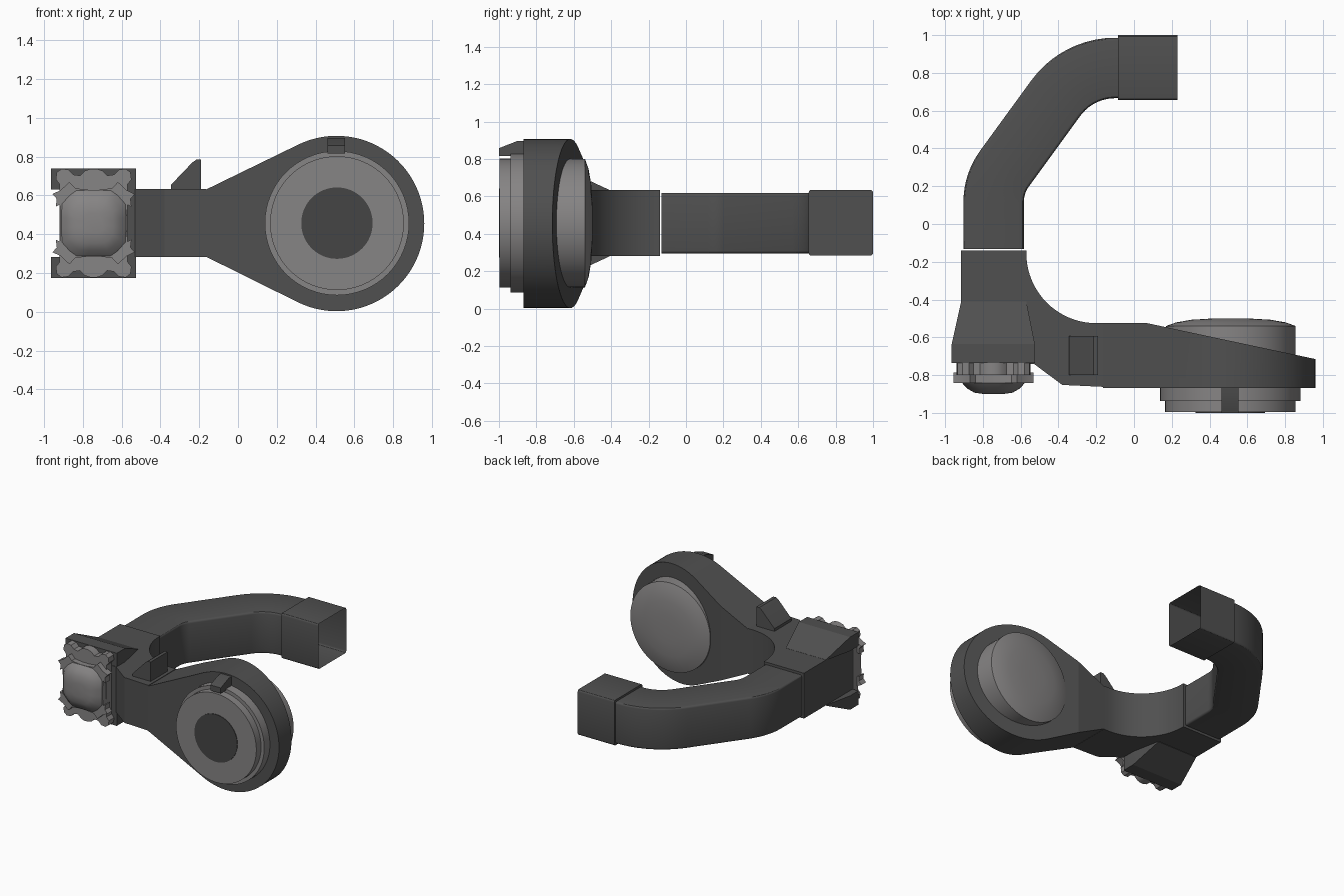
import bpy, bmesh, math
from mathutils import Vector

if "Cube" in bpy.data.objects:
    bpy.data.objects.remove(bpy.data.objects["Cube"])


def material(name, v):
    m = bpy.data.materials.new(name)
    m.diffuse_color = (*v, 1)
    m.use_nodes = True
    m.node_tree.nodes["Principled BSDF"].inputs["Base Color"].default_value = m.diffuse_color
    return m


BODY = material("dark grey", (0.08, 0.08, 0.08))
LIGHT = material("light grey", (0.24, 0.232, 0.232))
INSET = material("charcoal", (0.06, 0.06, 0.06))
ZC = 0.457


def loft(name, rings, mat, cap_start=True, cap_end=True, cut=None, angle=30):
    """Skin closed rings of equal size, optionally capped and cut by a plane."""
    bm = bmesh.new()
    vs = [[bm.verts.new(p) for p in r] for r in rings]
    n = len(vs[0])
    for a, b in zip(vs, vs[1:]):
        for i in range(n):
            j = (i + 1) % n
            bm.faces.new((a[i], a[j], b[j], b[i]))
    if cap_start:
        bm.faces.new(vs[0])
    if cap_end:
        bm.faces.new(vs[-1])
    if cut:
        res = bmesh.ops.bisect_plane(bm, geom=bm.verts[:] + bm.edges[:] + bm.faces[:],
                                     plane_co=cut[0], plane_no=cut[1], clear_outer=True)
        edges = [e for e in res["geom_cut"] if isinstance(e, bmesh.types.BMEdge)]
        bmesh.ops.edgenet_fill(bm, edges=edges)
    bmesh.ops.recalc_face_normals(bm, faces=bm.faces)
    me = bpy.data.meshes.new(name)
    bm.to_mesh(me)
    bm.free()
    me.materials.append(mat)
    ob = bpy.data.objects.new(name, me)
    bpy.context.collection.objects.link(ob)
    me.shade_smooth()
    me.set_sharp_from_angle(angle=math.radians(angle))
    return ob


def arc(cx, cy, r, a0, a1, n):
    return [(cx + r * math.cos(math.radians(a0 + (a1 - a0) * i / n)),
             cy + r * math.sin(math.radians(a0 + (a1 - a0) * i / n))) for i in range(n + 1)]


def along_y(profile, ys):
    return [[(x, y, z) for x, z in profile] for y in ys]


def turned(name, steps, mat, cx=0.51):
    """Round part about a y axis from (radius, y) steps."""
    rings = [[(x, y, z) for x, z in arc(cx, ZC, r, 0, 360, 64)[:-1]] for r, y in steps]
    return loft(name, rings, mat)


def rounded_rect(w, h, r):
    pts = []
    for k, (sx, sy) in enumerate([(1, 1), (-1, 1), (-1, -1), (1, -1)]):
        pts += arc(sx * (w - r), sy * (h - r), r, 90 * k, 90 * k + 90, 3)
    return pts


# bent square tube, swept along a path with two rounded corners
section = rounded_rect(0.16, 0.162, 0.015)
turn = 54
path = [((-0.743, -0.132), 90)]
for corner, r, a0, a1 in [((-0.743, 0.214), 0.30, 90, turn), ((-0.298, 0.826), 0.39, turn, 0)]:
    t = r * math.tan(math.radians((a0 - a1) / 2))
    d = Vector((math.cos(math.radians(a0)), math.sin(math.radians(a0))))
    centre = Vector(corner) - d * t + Vector((d.y, -d.x)) * r
    path += [(p, a0 + (a1 - a0) * i / 10)
             for i, p in enumerate(arc(centre.x, centre.y, r, a0 + 90, a1 + 90, 10))]
path.append(((-0.085, 0.826), 0))
rings = []
for (x, y), a in path:
    nx, ny = math.sin(math.radians(a)), -math.cos(math.radians(a))
    rings.append([(x + nx * u, y + ny * u, ZC + v) for u, v in section])
loft("bent_tube", rings, BODY)

# open sleeve at the end of the tube
sleeve = rounded_rect(0.172, 0.176, 0.015)
loft("end_sleeve", [[(x, 0.828 + u, 0.459 + v) for u, v in sleeve] for x in (-0.085, 0.23)],
     BODY, cap_end=False)

# elbow block with a round inner fillet
outline = [(-0.915, -0.14), (-0.57, -0.14)] + arc(-0.2, -0.155, 0.37, 180, 270, 20)
outline += [(-0.165, -0.525), (-0.165, -0.862), (-0.38, -0.852), (-0.53, -0.74), (-0.915, -0.74)]
loft("elbow_block", [[(x, y, z) for x, y in outline] for z in (0.282, 0.634)], BODY)

# flared wedges above and below the knob end
for name, s in (("upper_wedge", 1), ("lower_wedge", -1)):
    rings = []
    for y, x0, x1, h in ((-0.41, -0.915, -0.57, 0.178), (-0.635, -0.965, -0.525, 0.282),
                         (-0.737, -0.965, -0.525, 0.282)):
        rings.append([(x, y, ZC + s * v) for x, v in
                      ((x0, 0.174), (x1, 0.174), (x1, h), (x0, h))])
    loft(name, rings, BODY, angle=15)

# small fin on top of the elbow
fin = [(-0.345, 0.625), (-0.345, 0.655), (-0.235, 0.77), (-0.215, 0.784), (-0.19, 0.784), (-0.19, 0.625)]
loft("top_fin", along_y(fin, (-0.80, -0.592)), BODY)


# knob: scalloped back plate, notched front plate and pillow face
def four_way(quarter):
    """Mirror a quarter outline (right side to top) about both axes."""
    half = quarter + [(-x, z) for x, z in reversed(quarter)]
    full = half + [(-x, -z) for x, z in half]
    return [(x - 0.744, z + ZC) for x, z in full]


scallop = [(0.175, 0.04), (0.175, 0.20), (0.195, 0.225), (0.19, 0.262), (0.165, 0.28), (0.13, 0.275),
           (0.105, 0.25), (0.07, 0.245), (0.045, 0.27), (0.015, 0.28)]
notched = [(0.17, 0.03), (0.175, 0.095), (0.195, 0.085), (0.19, 0.125), (0.212, 0.15),
           (0.17, 0.17), (0.125, 0.212), (0.095, 0.18), (0.03, 0.172)]
pillow = [(0.168, 0.03), (0.165, 0.10), (0.125, 0.145), (0.09, 0.17), (0.03, 0.172)]
loft("knob_back_plate", along_y(four_way(scallop), (-0.735, -0.80)), LIGHT)
loft("knob_front_plate", along_y(four_way(notched), (-0.785, -0.842)), LIGHT)
rings = []
for scale, y in ((1, -0.84), (0.82, -0.872), (0.6, -0.893), (0.3, -0.9)):
    rings.append([(x, y, z) for x, z in four_way([(a * scale, b * scale) for a, b in pillow])])
loft("knob_face", rings, LIGHT, angle=50)

# teardrop arm with a slanted back
drop = [(-0.165, 0.63)] + arc(0.508, 0.455, 0.452, 116, -116, 56) + [(-0.165, 0.284)]
loft("teardrop_arm", along_y(drop, (-0.868, -0.525)), BODY,
     cut=((0.07, -0.525, 0), Vector((0.19, 0.89, 0)).normalized()), angle=11)

# round pod through the arm: stepped front, domed back
turned("pod_front_ring", [(0.372, -0.86), (0.372, -0.938)], LIGHT)
turned("pod_front_cap", [(0.345, -0.93), (0.345, -0.996)], LIGHT)
turned("pod_inset_disc", [(0.184, -0.993), (0.184, -1.0)], INSET)
turned("pod_back_dome", [(0.343, -0.80), (0.343, -0.54), (0.29, -0.521), (0.21, -0.507),
                         (0.11, -0.501), (0.03, -0.5)], LIGHT, cx=0.513)

# index tab over the front rings
tab = [(-0.76, 0.895), (-0.90, 0.897), (-1.0, 0.858), (-1.0, 0.815), (-0.76, 0.815)]
loft("index_tab", [[(x, y, z) for y, z in tab] for x in (0.462, 0.552)], BODY)
